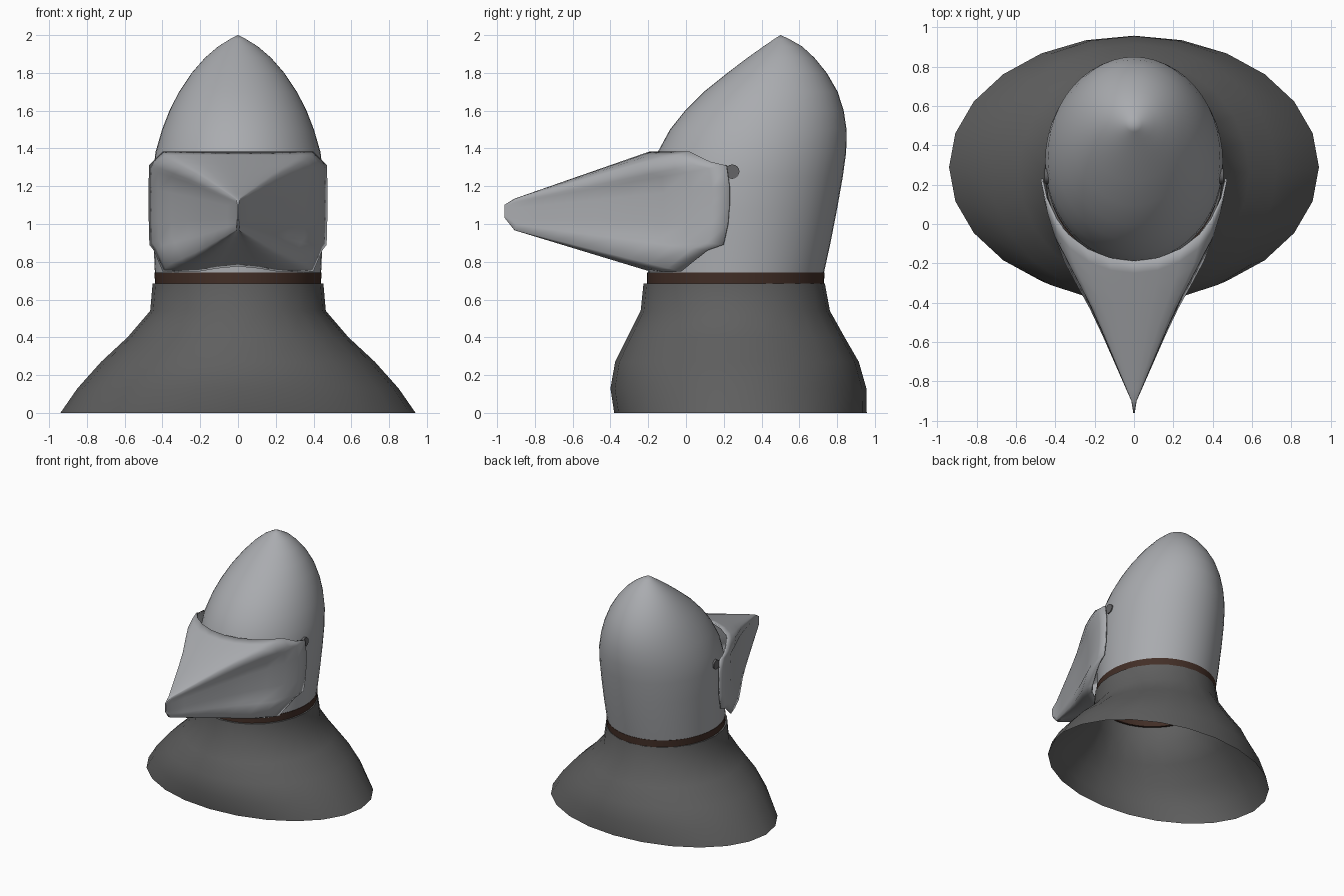
import bpy
import bmesh
from math import sin, cos, pi, radians

cube = bpy.data.objects.get("Cube")
if cube:
    bpy.data.objects.remove(cube, do_unlink=True)


def material(name, rgb):
    m = bpy.data.materials.new(name)
    m.use_nodes = True
    m.diffuse_color = (*rgb, 1)
    m.node_tree.nodes["Principled BSDF"].inputs["Base Color"].default_value = (*rgb, 1)
    return m


steel = material("polished steel", (0.40, 0.41, 0.43))
mail = material("dark mail", (0.115, 0.115, 0.115))
leather = material("brown leather", (0.055, 0.028, 0.02))
iron = material("hinge iron", (0.13, 0.13, 0.135))


def loft(name, rings, mat, angle=50, cap=False):
    """Skin a list of closed rings of points."""
    bm = bmesh.new()
    loops = [[bm.verts.new(p) for p in ring] for ring in rings]
    n = len(loops[0])
    for a, b in zip(loops, loops[1:]):
        for i in range(n):
            j = (i + 1) % n
            bm.faces.new((a[i], a[j], b[j], b[i]))
    if cap:
        bm.faces.new(loops[-1])
    bmesh.ops.remove_doubles(bm, verts=bm.verts, dist=0.0005)
    bmesh.ops.recalc_face_normals(bm, faces=bm.faces)
    mesh = bpy.data.meshes.new(name)
    bm.to_mesh(mesh)
    bm.free()
    obj = bpy.data.objects.new(name, mesh)
    bpy.context.collection.objects.link(obj)
    mesh.materials.append(mat)
    bpy.ops.object.select_all(action="DESELECT")
    obj.select_set(True)
    bpy.context.view_layer.objects.active = obj
    bpy.ops.object.shade_smooth_by_angle(angle=radians(angle))
    return obj


def ellipses(profile, sides):
    """Horizontal rings from rows of height, half width, front y, back y."""
    return [[(w * sin(2 * pi * i / sides),
              (f + b) / 2 - (b - f) / 2 * cos(2 * pi * i / sides), z)
             for i in range(sides)] for z, w, f, b in profile]


# Pointed skull of the helmet
loft("helmet_skull", ellipses([
    (0.74, 0.44, -0.20, 0.73), (0.90, 0.447, -0.20, 0.765),
    (1.08, 0.452, -0.20, 0.80), (1.25, 0.452, -0.19, 0.83),
    (1.38, 0.437, -0.15, 0.848), (1.50, 0.402, -0.085, 0.85),
    (1.60, 0.363, -0.005, 0.835), (1.70, 0.312, 0.095, 0.803),
    (1.80, 0.245, 0.22, 0.745), (1.88, 0.175, 0.325, 0.68),
    (1.94, 0.105, 0.41, 0.615), (1.98, 0.04, 0.468, 0.545),
    (2.0, 0.0, 0.5, 0.5)], 48), steel)

# Leather band at the neck
loft("neck_band", ellipses([
    (0.66, 0.437, -0.207, 0.73), (0.742, 0.443, -0.207, 0.733),
    (0.742, 0.425, -0.19, 0.715), (0.66, 0.42, -0.19, 0.71),
    (0.66, 0.437, -0.207, 0.73)], 48), leather)

# Flared mail collar, open underneath
loft("mail_collar", ellipses([
    (0.0, 0.94, -0.38, 0.957), (0.13, 0.85, -0.40, 0.955),
    (0.27, 0.725, -0.375, 0.915), (0.40, 0.585, -0.31, 0.84),
    (0.54, 0.465, -0.24, 0.762), (0.685, 0.452, -0.225, 0.735),
    (0.685, 0.432, -0.20, 0.715)], 24), mail)

# Visor rim: angle round the face and height, top centre to bottom centre
half = [(0, 1.385), (15, 1.385), (30, 1.385), (45, 1.385), (57, 1.383),
        (72, 1.33), (83, 1.31), (85, 1.2), (85, 1.1), (84, 1.0), (81, 0.89),
        (70, 0.86), (57, 0.748), (42, 0.745), (27, 0.747), (13, 0.765), (0, 0.775)]
outline = half + [(-a, z) for a, z in half[-2:0:-1]]
rim = [(0.475 * sin(radians(a)),
        0.27 - 0.46 * cos(radians(a)) - (0.045 if z < 0.8 else 0), z)
       for a, z in outline]

# Visor: rings running from the rim to a blunt snout
TIP_Y, TIP_Z = -0.93, 1.045
rings = []
for v, bulge in [(0, 1), (0.08, 1.05), (0.18, 1.09), (0.3, 1.07), (0.45, 1.02),
                 (0.6, 1), (0.75, 1), (0.88, 1), (0.97, 1)]:
    rings.append([(x * (1 - v) * bulge, y + (TIP_Y - y) * v,
                   TIP_Z + (z - TIP_Z) * (1 - 0.76 * v)) for x, y, z in rim])
rings.append([(x * 0.008, TIP_Y - 0.03, 1.065 + (z - TIP_Z) * 0.11)
              for x, y, z in rim])
visor = loft("snout_visor", rings, steel, 60, cap=True)
shell = visor.modifiers.new("plate thickness", "SOLIDIFY")
shell.thickness = 0.012
shell.offset = -1

# Round hinge plates beside the visor
for side, label in ((1, "left"), (-1, "right")):
    def disc(x, r):
        return [(side * x, 0.245 + r * cos(2 * pi * i / 16),
                 1.277 + r * sin(2 * pi * i / 16)) for i in range(16)]
    loft(label + "_hinge", [disc(0.435, 0.038), disc(0.456, 0.038)],
         iron, 40, cap=True)
